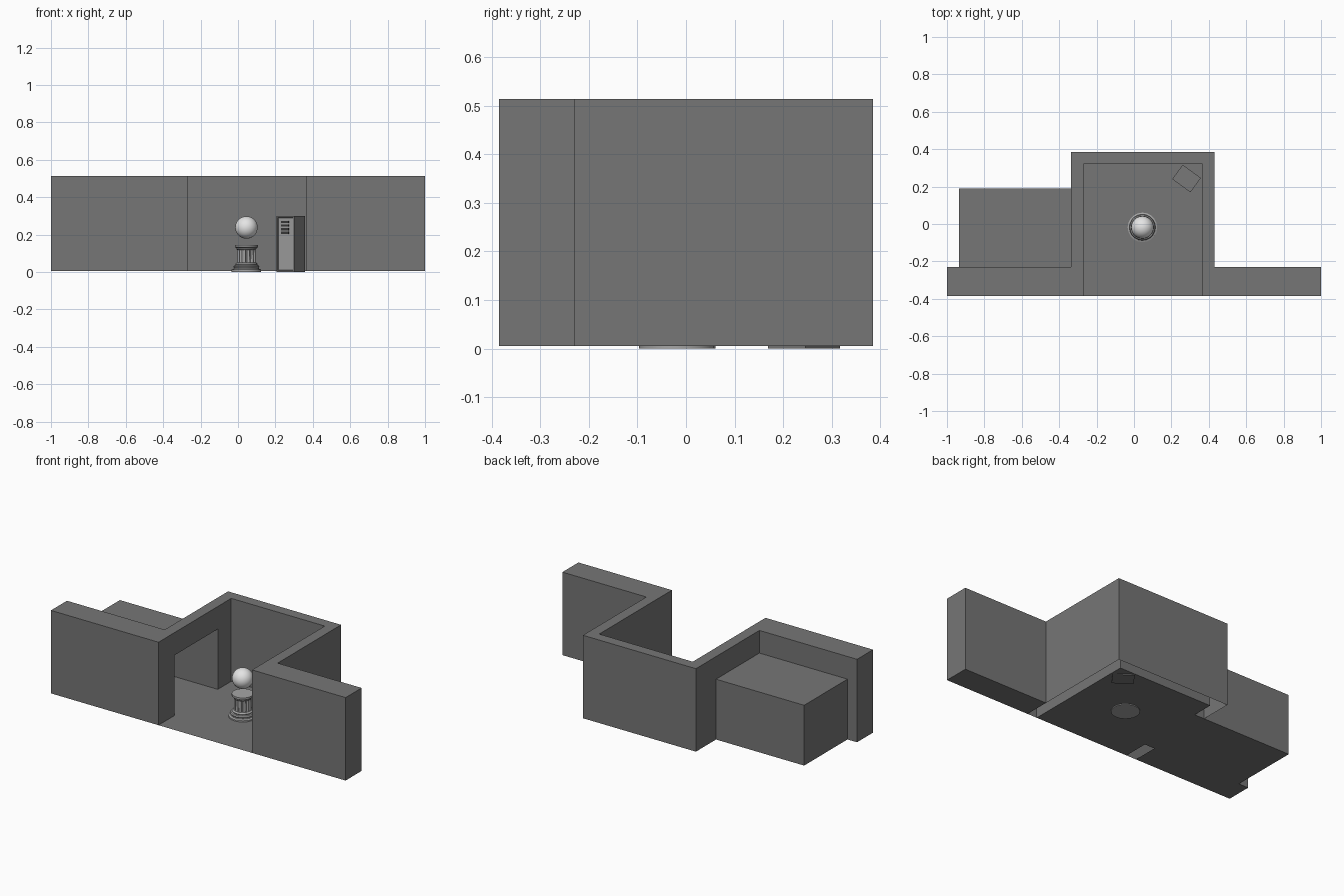
import bpy, bmesh, math
from mathutils import Matrix, Vector

if "Cube" in bpy.data.objects:
    bpy.data.objects.remove(bpy.data.objects["Cube"])


def mat(name, v):
    m = bpy.data.materials.new(name)
    m.diffuse_color = (v, v, v, 1)
    m.use_nodes = True
    m.node_tree.nodes["Principled BSDF"].inputs["Base Color"].default_value = m.diffuse_color
    return m


STONE = mat("dark_grey_wall", 0.18)
PALE = mat("pedestal_grey", 0.38)
WHITE = mat("pale_orb", 0.78)
BODY = mat("cabinet_grey", 0.19)
PANEL = mat("cabinet_panel_grey", 0.36)
SLOT = mat("vent_dark_grey", 0.04)


def finish(bm, name, *mats, smooth=None):
    me = bpy.data.meshes.new(name)
    bm.to_mesh(me)
    bm.free()
    ob = bpy.data.objects.new(name, me)
    bpy.context.collection.objects.link(ob)
    for m in mats:
        me.materials.append(m)
    if smooth:
        bpy.context.view_layer.objects.active = ob
        ob.select_set(True)
        bpy.ops.object.shade_smooth_by_angle(angle=math.radians(smooth))
        ob.select_set(False)
    return ob


def face(bm, pts):
    bm.faces.new([bm.verts.new(p) for p in pts])


def upright(bm, p, q, z0, z1):
    face(bm, [(*p, z0), (*q, z0), (*q, z1), (*p, z1)])


def flat(bm, x0, x1, y0, y1, z, up=True):
    pts = [(x0, y0, z), (x1, y0, z), (x1, y1, z), (x0, y1, z)]
    face(bm, pts if up else pts[::-1])


# Walls: a stepped plan raised to full height, with a doorway to the side room
Z0, ZD, Z1 = 0.005, 0.375, 0.514
XI, XO, YF, YB, YD = -0.27, -0.337, -0.385, -0.23, 0.19
plan = [(-1, YF), (XI, YF), (XI, 0.32), (0.365, 0.32), (0.365, YF), (1, YF),
        (1, YB), (0.43, YB), (0.43, 0.385), (XO, 0.385), (XO, YB), (-1, YB)]
bm = bmesh.new()
face(bm, [(*p, Z1) for p in plan])
for i, p in enumerate(plan):
    if i not in (1, 9):
        upright(bm, p, plan[(i + 1) % 12], Z0, Z1)
upright(bm, (XI, YF), (XI, YB), Z0, Z1)
upright(bm, (XI, YB), (XI, YD), ZD, Z1)
upright(bm, (XI, YD), (XI, 0.32), Z0, Z1)
upright(bm, (XO, 0.385), (XO, YD), Z0, Z1)
upright(bm, (XO, YD), (XO, YB), ZD, Z1)
upright(bm, (XI, YB), (XO, YB), Z0, ZD)
flat(bm, -1, XO, YF, YB, Z0, False)
flat(bm, 0.43, 1, YF, YB, Z0, False)
finish(bm, "walls", STONE)

# Side room: thin shell open to the alcove
bm = bmesh.new()
upright(bm, (XI, YD), (-0.935, YD), Z0, ZD)
upright(bm, (-0.935, YD), (-0.935, YB), Z0, ZD)
flat(bm, -0.935, XI, YB, YD, ZD)
finish(bm, "side_room", STONE)

# Floor of both rooms
bm = bmesh.new()
flat(bm, XI, 0.365, YF, 0.32, Z0)
flat(bm, -0.935, XI, YB, YD, Z0)
finish(bm, "floor", STONE)

CX, CY = 0.045, -0.018


def lathe(name, profile, n, material):
    """Closed turned solid from (radius, z) points."""
    bm = bmesh.new()
    rings = [[bm.verts.new((CX + r * math.cos(2 * math.pi * k / n),
                            CY + r * math.sin(2 * math.pi * k / n), z))
              for k in range(n)] for r, z in profile]
    for a, b in zip(rings, rings[1:]):
        for k in range(n):
            j = (k + 1) % n
            bm.faces.new((a[k], a[j], b[j], b[k]))
    bm.faces.new(rings[0][::-1])
    bm.faces.new(rings[-1])
    return finish(bm, name, material, smooth=30)


# Pedestal: stepped base, fluted shaft, capital
lathe("pedestal_base", [(0.079, 0), (0.079, 0.013), (0.068, 0.017), (0.066, 0.022),
                        (0.07, 0.028), (0.066, 0.035), (0.058, 0.037),
                        (0.06, 0.043), (0.052, 0.05)], 20, PALE)
lathe("pedestal_shaft", [(0.041, 0.045), (0.041, 0.13)], 20, PALE)
lathe("pedestal_capital", [(0.048, 0.117), (0.054, 0.124), (0.054, 0.128),
                           (0.062, 0.133), (0.062, 0.145)], 20, PALE)
bm = bmesh.new()
for k in range(12):
    a = 2 * math.pi * (k + 0.5) / 12
    bmesh.ops.create_cone(bm, segments=8, radius1=0.0085, radius2=0.0075, depth=0.08,
                          matrix=Matrix.Translation((CX + 0.042 * math.cos(a),
                                                     CY + 0.042 * math.sin(a), 0.083)))
finish(bm, "pedestal_ribs", PALE, smooth=50)

# Floating orb
bm = bmesh.new()
bmesh.ops.create_uvsphere(bm, u_segments=32, v_segments=16, radius=0.06,
                          matrix=Matrix.Translation((CX, CY, 0.238)))
finish(bm, "orb", WHITE, smooth=60)

# Cabinet standing at an angle, recessed front panel
place = Matrix.Translation((0.281, 0.243, 0)) @ Matrix.Rotation(math.radians(-36), 4, 'Z')
bm = bmesh.new()
bmesh.ops.create_cube(bm, size=1, matrix=Matrix.Translation((0, 0, 0.15))
                      @ Matrix.Diagonal((0.12, 0.095, 0.3, 1)))
bm.normal_update()
front = min(bm.faces, key=lambda f: f.calc_center_median().y)
bmesh.ops.inset_region(bm, faces=[front], thickness=0.013)
bmesh.ops.inset_region(bm, faces=[front], thickness=0.002, depth=-0.005)
front.material_index = 1
finish(bm, "cabinet", BODY, PANEL).matrix_world = place

# Vent slots on the cabinet panel
bm = bmesh.new()
for i in range(4):
    bmesh.ops.create_cube(bm, size=1, matrix=Matrix.Translation((-0.006, -0.0425, 0.267 - 0.019 * i))
                          @ Matrix.Diagonal((0.052, 0.004, 0.012, 1)))
finish(bm, "cabinet_vents", SLOT).matrix_world = place
